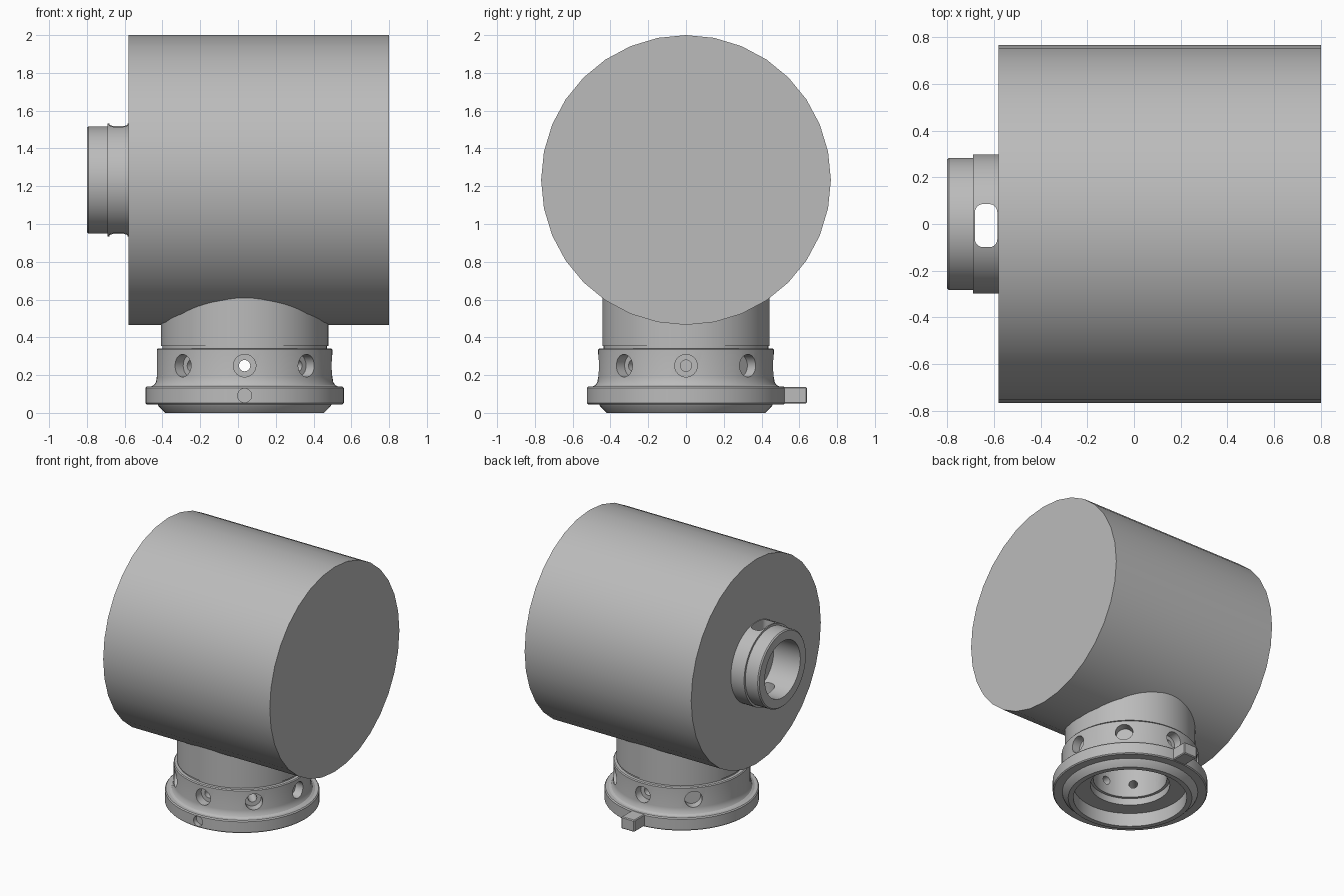
import bpy, bmesh
from math import sin, cos, pi, radians
from mathutils import Matrix, Vector

cube = bpy.data.objects.get("Cube")
if cube:
    bpy.data.objects.remove(cube)

grey = bpy.data.materials.new("plain grey")
grey.use_nodes = True
grey.diffuse_color = (0.5, 0.5, 0.5, 1)
grey.node_tree.nodes["Principled BSDF"].inputs["Base Color"].default_value = (0.5, 0.5, 0.5, 1)

BASE_X = 0.035      # axis of the mount
BODY_Z = 1.233      # axis of the drum
TURN_X = Matrix.Rotation(radians(90), 4, 'Y')


def finish(name, bm, matrix):
    bm.transform(matrix)
    bmesh.ops.recalc_face_normals(bm, faces=bm.faces)
    mesh = bpy.data.meshes.new(name)
    bm.to_mesh(mesh)
    bm.free()
    mesh.materials.append(grey)
    ob = bpy.data.objects.new(name, mesh)
    bpy.context.collection.objects.link(ob)
    return ob


def lathe(name, profile, matrix, sides=64):
    """Spin a closed (radius, height) loop about z."""
    bm = bmesh.new()
    rings = [[bm.verts.new((r * cos(2 * pi * i / sides), r * sin(2 * pi * i / sides), z))
              for i in range(sides)] for r, z in profile]
    for a, b in zip(rings, rings[1:] + rings[:1]):
        for i in range(sides):
            j = (i + 1) % sides
            bm.faces.new((a[i], a[j], b[j], b[i]))
    return finish(name, bm, matrix)


def rod(name, radius, start, end, sides=24):
    """Solid cylinder between two points."""
    start, end = Vector(start), Vector(end)
    axis = end - start
    bm = bmesh.new()
    bmesh.ops.create_cone(bm, cap_ends=True, segments=sides, radius1=radius,
                          radius2=radius, depth=axis.length)
    turn = axis.to_track_quat('Z', 'Y').to_matrix().to_4x4()
    return finish(name, bm, Matrix.Translation((start + end) / 2) @ turn)


def box(name, size, centre, bevel, vertical_only=False):
    bm = bmesh.new()
    bmesh.ops.create_cube(bm, size=1)
    bm.transform(Matrix.Diagonal((*size, 1)))
    edges = [e for e in bm.edges if not vertical_only
             or abs(e.verts[0].co.z - e.verts[1].co.z) > 0.01]
    bmesh.ops.bevel(bm, geom=edges, offset=bevel, segments=5 if vertical_only else 1,
                    affect='EDGES', profile=0.5)
    return finish(name, bm, Matrix.Translation(centre))


def cut(target, cutters):
    for cutter in cutters:
        cutter.hide_render = True
        mod = target.modifiers.new("cut", 'BOOLEAN')
        mod.operation, mod.solver, mod.object = 'DIFFERENCE', 'EXACT', cutter
        bpy.context.view_layer.objects.active = target
        bpy.ops.object.modifier_apply(modifier=mod.name)
        bpy.data.objects.remove(cutter)


def smooth(ob):
    bpy.ops.object.select_all(action='DESELECT')
    ob.select_set(True)
    bpy.context.view_layer.objects.active = ob
    bpy.ops.object.shade_smooth_by_angle(angle=radians(25))


# Drum
drum = rod("drum", 0.767, (-0.58, 0, BODY_Z), (0.8, 0, BODY_Z), 32)

# Hollow spout on the end of the drum, slotted above and below
spout = lathe("spout", [(0.21, -0.8), (0.275, -0.8), (0.283, -0.792), (0.283, -0.69),
                        (0.298, -0.69), (0.298, -0.579), (0.21, -0.579)],
              Matrix.Translation((0, 0, BODY_Z)) @ TURN_X)
cut(spout, [box("slot_cutter", (0.096, 0.185, 1), (-0.633, -0.007, BODY_Z), 0.035, True)])

# Mount: chamfered foot, flange, collar, groove and neck around a stepped bore
mount = lathe("mount", [(0.385, 0), (0.42, 0), (0.455, 0.035), (0.46, 0.045), (0.518, 0.045),
                        (0.525, 0.052), (0.525, 0.132), (0.518, 0.14), (0.495, 0.14),
                        (0.479, 0.148), (0.469, 0.164), (0.465, 0.19), (0.465, 0.335),
                        (0.459, 0.342), (0.436, 0.342), (0.436, 0.354), (0.443, 0.354),
                        (0.443, 0.625), (0.25, 0.625), (0.25, 0.15), (0.27, 0.15),
                        (0.27, 0.1), (0.385, 0.1)],
              Matrix.Translation((BASE_X, 0, 0)))

cutters = []
for k in range(8):
    a = k * pi / 4

    def at(r, z):
        return (BASE_X + r * cos(a), r * sin(a), z)
    # Counterbored radial holes and small screw holes underneath
    cutters.append(rod("pocket_cutter", 0.06, at(0.40, 0.25), at(0.6, 0.25)))
    cutters.append(rod("hole_cutter", 0.03, at(0.2, 0.25), at(0.5, 0.25)))
    cutters.append(rod("screw_cutter", 0.02, at(0.335, 0.05), at(0.335, 0.15), 12))
# Dimple in the front of the flange
cutters.append(rod("dimple_cutter", 0.037, (BASE_X, -0.49, 0.092), (BASE_X, -0.6, 0.092)))
cut(mount, cutters)

# Locating tab at the back
tab = box("locating_tab", (0.11, 0.14, 0.088), (BASE_X, 0.57, 0.093), 0.006)

for part in (drum, spout, mount, tab):
    smooth(part)
